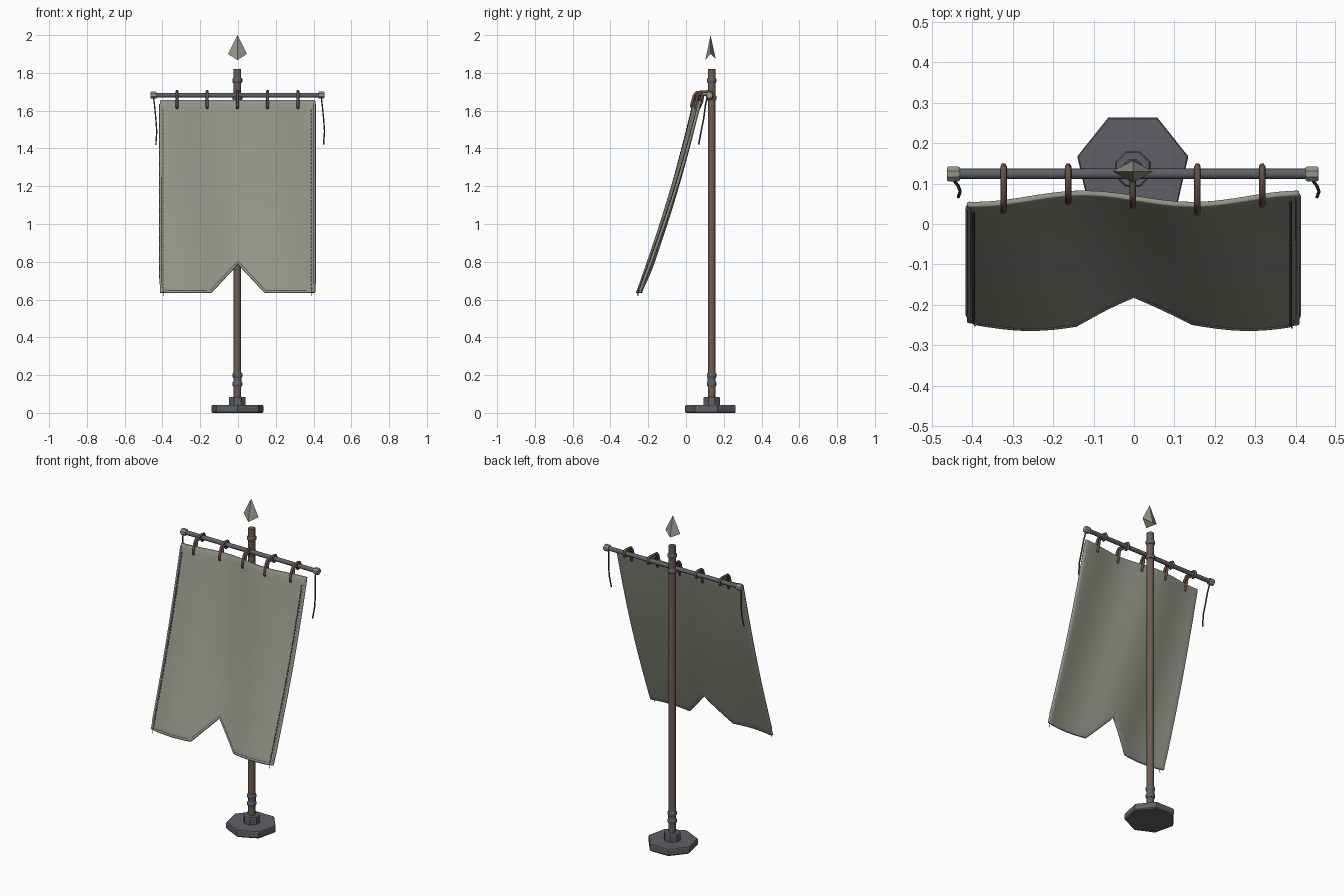
import bpy, bmesh, math
from mathutils import Vector

old = bpy.data.objects.get("Cube")
if old:
    bpy.data.objects.remove(old, do_unlink=True)


def material(name, rgb):
    m = bpy.data.materials.new(name)
    m.use_nodes = True
    col = (*rgb, 1)
    m.diffuse_color = col
    m.node_tree.nodes["Principled BSDF"].inputs["Base Color"].default_value = col
    return m


CLOTH = material("grey green cloth", (0.29, 0.30, 0.245))
WOOD = material("brown wood", (0.155, 0.11, 0.083))
METAL = material("dark iron", (0.11, 0.118, 0.13))
PALE = material("pale metal", (0.30, 0.30, 0.26))
LEATHER = material("brown leather", (0.13, 0.085, 0.06))
THREAD = material("dark thread", (0.07, 0.072, 0.066))

PX, PY = -0.003, 0.136      # pole axis
BAR_Y, BAR_Z = 0.124, 1.682  # crossbar axis


def finish(name, bm, mat, smooth=False):
    bmesh.ops.recalc_face_normals(bm, faces=bm.faces[:])
    me = bpy.data.meshes.new(name)
    bm.to_mesh(me)
    bm.free()
    me.materials.append(mat)
    ob = bpy.data.objects.new(name, me)
    bpy.context.collection.objects.link(ob)
    if smooth:
        bpy.ops.object.select_all(action='DESELECT')
        bpy.context.view_layer.objects.active = ob
        ob.select_set(True)
        bpy.ops.object.shade_smooth_by_angle(angle=math.radians(50))
    return ob


def lathe(name, profile, sides, mat, origin, along_x=False, start=0.0, smooth=False):
    """Revolve (radius, height) pairs about z, or about x."""
    bm = bmesh.new()
    rings = []
    for r, h in profile:
        ring = []
        for i in range(sides):
            a = start + 2 * math.pi * i / sides
            u, v = r * math.cos(a), r * math.sin(a)
            p = Vector((h, u, v)) if along_x else Vector((u, v, h))
            ring.append(bm.verts.new(p + Vector(origin)))
        rings.append(ring)
    for lo, hi in zip(rings, rings[1:]):
        for i in range(sides):
            j = (i + 1) % sides
            bm.faces.new((lo[i], lo[j], hi[j], hi[i]))
    bm.faces.new(rings[0])
    bm.faces.new(rings[-1])
    return finish(name, bm, mat, smooth)


def tube(name, points, radius, mat, closed=False):
    cu = bpy.data.curves.new(name, 'CURVE')
    cu.dimensions = '3D'
    cu.bevel_depth = radius
    cu.bevel_resolution = 1
    cu.use_fill_caps = True
    sp = cu.splines.new('POLY')
    sp.points.add(len(points) - 1)
    for q, p in zip(sp.points, points):
        q.co = (*p, 1)
    sp.use_cyclic_u = closed
    cu.materials.append(mat)
    ob = bpy.data.objects.new(name, cu)
    bpy.context.collection.objects.link(ob)
    return ob


# Base, collar, pole and its iron bands
point = -math.pi / 2
lathe("base", [(0.136, 0), (0.141, 0.006), (0.141, 0.036), (0.138, 0.041)], 7, METAL,
      (PX, PY, 0), start=point)
lathe("base_collar", [(0.047, 0.04), (0.047, 0.08), (0.044, 0.085)], 8, METAL,
      (PX, PY, 0), start=math.pi / 8)
lathe("pole", [(0.02, 0.05), (0.02, 1.82)], 10, WOOD, (PX, PY, 0), smooth=True)
lathe("pole_sleeve", [(0.022, 0.14), (0.022, 0.21)], 10, METAL, (PX, PY, 0), smooth=True)
for k, z in enumerate((0.153, 0.199, 1.76, 1.668)):
    lathe(f"pole_band_{k + 1}",
          [(0.022, z - 0.014), (0.026, z - 0.008), (0.026, z + 0.008), (0.022, z + 0.014)],
          10, METAL, (PX, PY, 0), smooth=True)

# Floating spear point with a notched underside
bm = bmesh.new()
tip = bm.verts.new((PX, 0.13, 2.0))
hollow = bm.verts.new((PX, 0.13, 1.9))
rim = [bm.verts.new(p) for p in ((-0.053, 0.13, 1.9), (PX, 0.102, 1.868),
                                 (0.047, 0.13, 1.9), (PX, 0.157, 1.875))]
for i in range(4):
    bm.faces.new((rim[i], rim[(i + 1) % 4], tip))
    bm.faces.new((rim[(i + 1) % 4], rim[i], hollow))
finish("spear_point", bm, PALE)

# Crossbar with end caps and hanging cords
lathe("crossbar", [(0.013, -0.44), (0.013, 0.434)], 10, METAL, (0, BAR_Y, BAR_Z),
      along_x=True, smooth=True)
for side, name in ((1, "left"), (-1, "right")):
    cx = side * 0.444 - 0.003
    lathe(f"{name}_end_cap", [(0.017, -0.016), (0.02, -0.012), (0.02, 0.012), (0.017, 0.016)],
          8, PALE, (cx, BAR_Y, BAR_Z), along_x=True, start=math.pi / 8)
    tube(f"{name}_cord", [(cx, 0.112, 1.67), (cx + 0.005, 0.103, 1.63),
                          (cx + 0.012, 0.094, 1.56), (cx + 0.017, 0.08, 1.49),
                          (cx + 0.012, 0.067, 1.42)], 0.004, THREAD)

# Banner surface, leaning forward with soft folds
TOP, BOTTOM, NOTCH, HALF = 1.655, 0.635, 0.79, 0.145


def cloth_y(x, z):
    t = (TOP - z) / (TOP - BOTTOM)
    fold = math.cos(2 * math.pi * (x + 0.125 - 0.14 * t) / 0.54)
    return 0.063 - 0.306 * t + 0.014 * fold + 0.016 * math.sin(math.pi * t)


def hem_z(x):
    return BOTTOM + (NOTCH - BOTTOM) * max(0, 1 - abs(x) / HALF)


def span(a, b, n):
    return [a + (b - a) * i / n for i in range(n)]


xs = span(-0.413, -HALF, 10) + span(-HALF, 0, 6) + span(0, HALF, 6) + span(HALF, 0.409, 10) + [0.409]
ROWS = 28
bm = bmesh.new()
grid = []
for x in xs:
    low = hem_z(x)
    zs = [low + (TOP - low) * r / ROWS for r in range(ROWS + 1)]
    grid.append([bm.verts.new((x, cloth_y(x, z), z)) for z in zs])
for a, b in zip(grid, grid[1:]):
    for r in range(ROWS):
        bm.faces.new((a[r], b[r], b[r + 1], a[r + 1]))
banner = finish("banner", bm, CLOTH, smooth=True)
solid = banner.modifiers.new("thickness", 'SOLIDIFY')
solid.thickness = 0.014
solid.offset = 0
bev = banner.modifiers.new("soft_edge", 'BEVEL')
bev.width = 0.004
bev.segments = 2
bev.limit_method = 'ANGLE'
bev.angle_limit = math.radians(50)

# Rolled hem along the sides and the notched bottom
path = [(-0.409, TOP - 0.02 - 0.05 * i) for i in range(20)]
path += [(x, hem_z(x) + 0.006) for x in xs[1:-1]]
path += [(0.405, z) for _, z in reversed(path[:20])]
tube("hem", [(x, cloth_y(x, z) - 0.002, z) for x, z in path], 0.008, CLOTH)

# Stitches down both side hems, with a loose thread at the bottom
for sx, name in ((0.388, "left"), (-0.397, "right")):
    bm = bmesh.new()
    for k in range(48):
        z = 0.66 + 0.02 * k
        y = cloth_y(sx, z) - 0.008
        made = bmesh.ops.create_cube(bm, size=1)["verts"]
        slope = (cloth_y(sx, z + 0.01) - cloth_y(sx, z - 0.01)) / 0.02
        for v in made:
            dz = v.co.z * 0.015
            v.co = (sx + v.co.x * 0.007, y + v.co.y * 0.005 + slope * dz, z + dz)
    finish(f"{name}_stitches", bm, THREAD)
    y = cloth_y(sx, 0.66) - 0.009
    tube(f"{name}_loose_thread", [(sx, y, 0.66), (sx + 0.004, y - 0.01, 0.635),
                                  (sx + 0.001, y - 0.006, 0.618)], 0.0015, THREAD)

# Leather loops tying the banner to the bar
for k in range(5):
    x = PX + 0.16 * (k - 2)
    y = cloth_y(x, 1.62)
    loop = [(0.143, 1.682), (0.136, 1.698), (0.12, 1.702), (y + 0.016, 1.698), (y + 0.002, 1.68),
            (y - 0.013, 1.625), (y - 0.008, 1.615), (y + 0.006, 1.617),
            (y + 0.018, 1.65), (y + 0.028, 1.682), (0.112, 1.686)]
    loop = loop[:9] + [(y + 0.026, 1.684), (0.106, 1.684), (0.118, 1.664), (0.136, 1.667)]
    tube(f"banner_loop_{k + 1}", [(x, p, z) for p, z in loop], 0.008, LEATHER, closed=True)
